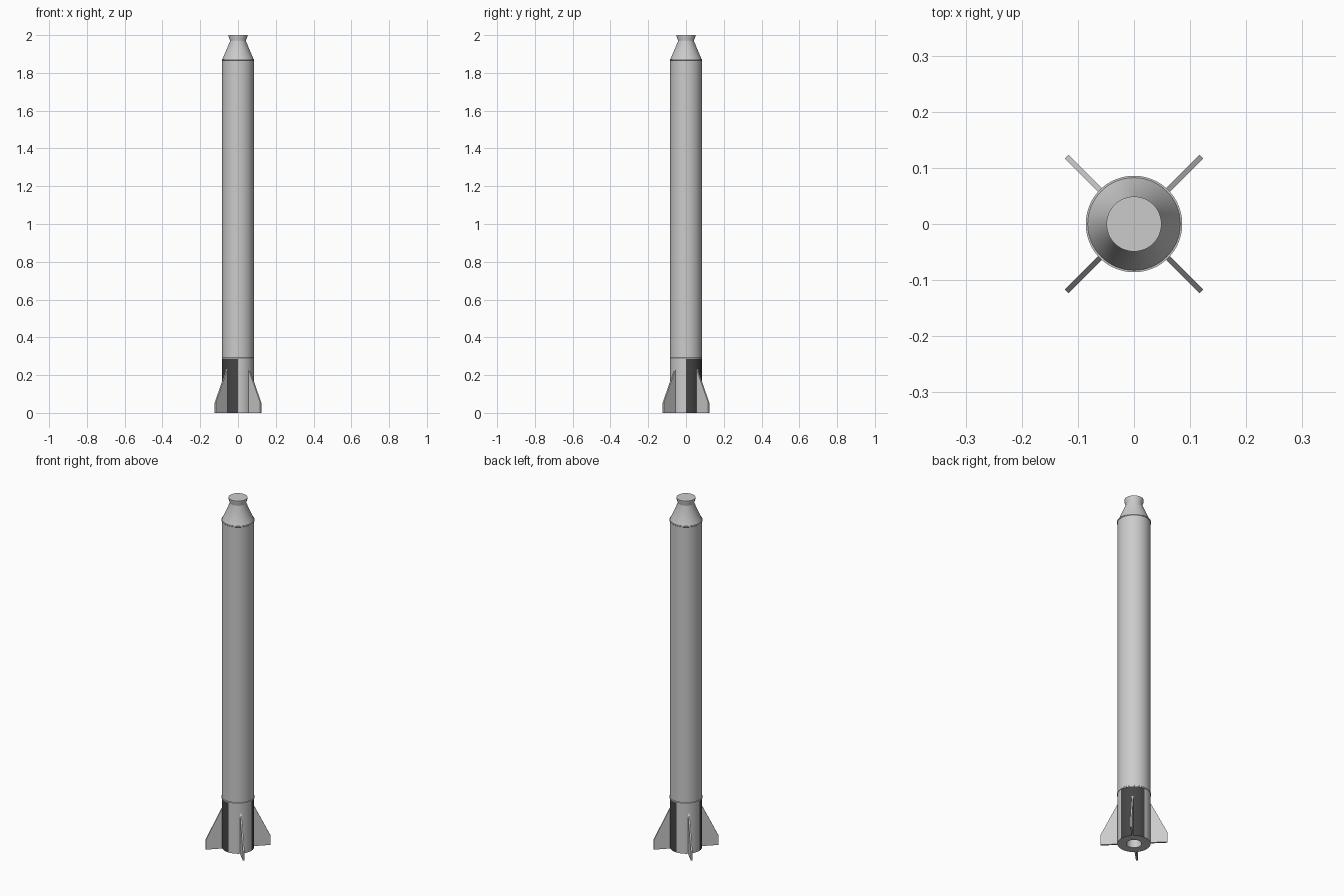
import bpy, bmesh, math

if "Cube" in bpy.data.objects:
    bpy.data.objects.remove(bpy.data.objects["Cube"])

SEG = 64


def material(name, v):
    m = bpy.data.materials.new(name)
    m.diffuse_color = (v, v, v, 1)
    m.use_nodes = True
    m.node_tree.nodes["Principled BSDF"].inputs["Base Color"].default_value = m.diffuse_color
    return m


light = material("light_grey", 0.6)
dark = material("dark_grey", 0.06)


def finish(name, bm, smooth=True):
    bmesh.ops.recalc_face_normals(bm, faces=bm.faces)
    me = bpy.data.meshes.new(name)
    bm.to_mesh(me)
    bm.free()
    ob = bpy.data.objects.new(name, me)
    bpy.context.collection.objects.link(ob)
    me.materials.append(light)
    me.materials.append(dark)
    if smooth:
        bpy.ops.object.select_all(action='DESELECT')
        ob.select_set(True)
        bpy.context.view_layer.objects.active = ob
        bpy.ops.object.shade_smooth_by_angle(angle=math.radians(25))
    return ob


def lathe(name, profile):
    """Revolve (radius, z) points around z; both ends are capped."""
    bm = bmesh.new()
    rings = [[bm.verts.new((r * math.cos(2 * math.pi * i / SEG),
                            r * math.sin(2 * math.pi * i / SEG), z))
              for i in range(SEG)] for r, z in profile]
    for a, b in zip(rings, rings[1:]):
        for i in range(SEG):
            j = (i + 1) % SEG
            bm.faces.new((a[i], a[j], b[j], b[i]))
    bm.faces.new(rings[0])
    bm.faces.new(rings[-1])
    return finish(name, bm)


# main tube with a thin lip at each end
lathe("body_tube", [(0.083, 0.285), (0.086, 0.285), (0.086, 0.29), (0.084, 0.292),
                    (0.084, 1.866), (0.086, 1.868), (0.086, 1.873), (0.083, 1.873)])

# tapered nose with a flared flat tip
lathe("nose_cone", [(0.083, 1.872), (0.042, 1.968), (0.042, 1.972),
                    (0.049, 1.99), (0.049, 2.0)])

# tail section, with a recessed exhaust opening
tail = lathe("tail_section", [(0.033, 0.045), (0.039, 0.0), (0.084, 0.0), (0.084, 0.286)])
for p in tail.data.polygons:
    c = p.center
    wall = abs(p.normal.z) < 0.2 and math.hypot(c.x, c.y) > 0.06
    if wall and c.x * c.y > 0:          # alternate quarters are dark
        p.material_index = 1

# four clipped diagonal fins
outline = [(0.07, 0.0), (0.17, 0.0), (0.17, 0.055), (0.084, 0.23), (0.07, 0.23)]
for k in range(4):
    bm = bmesh.new()
    face = bm.faces.new([bm.verts.new((r, -0.0045, z)) for r, z in outline])
    ext = bmesh.ops.extrude_face_region(bm, geom=[face])
    bmesh.ops.translate(bm, vec=(0, 0.009, 0),
                        verts=[g for g in ext["geom"] if isinstance(g, bmesh.types.BMVert)])
    fin = finish(f"fin_{k + 1}", bm, smooth=False)
    fin.rotation_euler.z = math.radians(45 + 90 * k)
